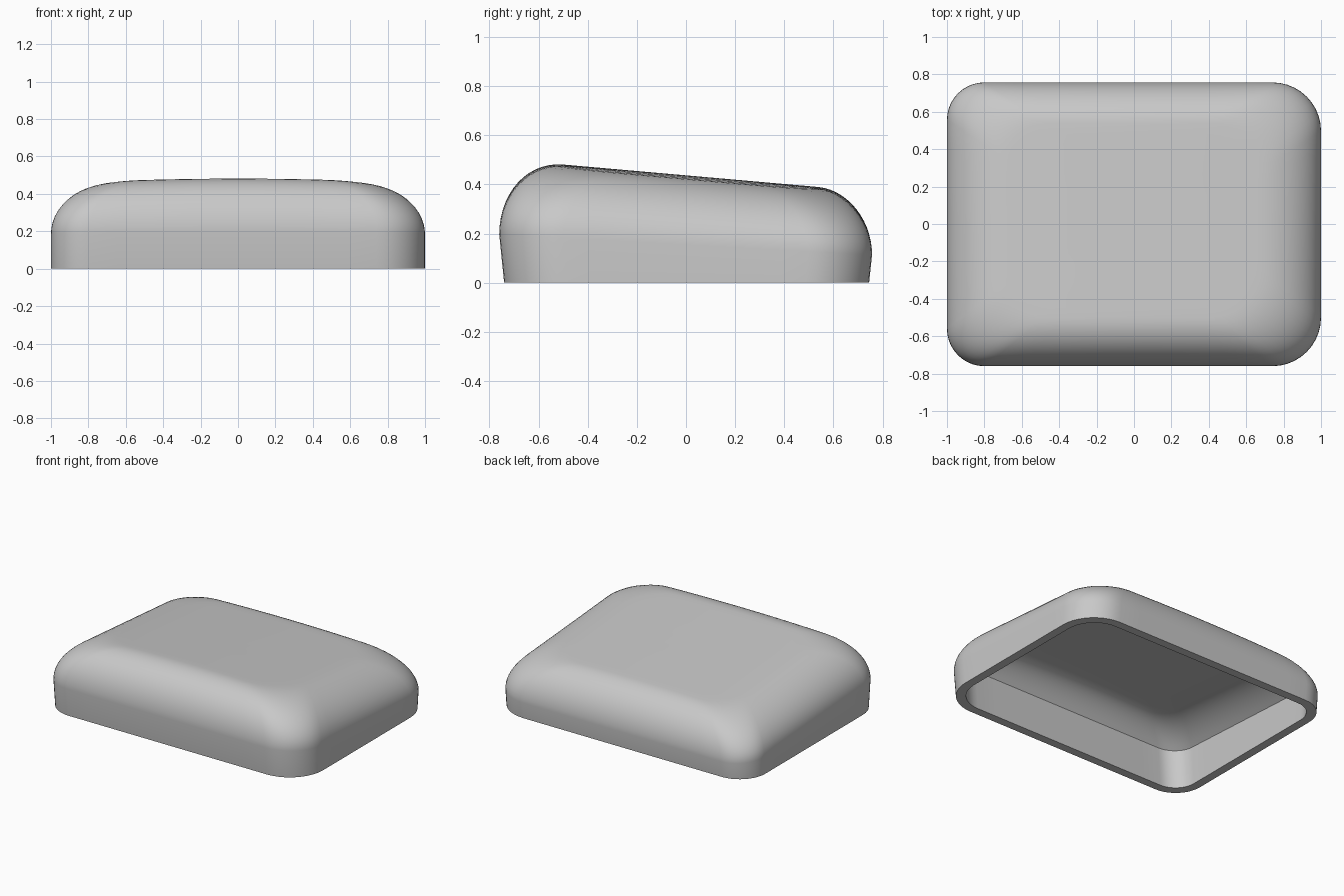
import bpy, bmesh, math

if "Cube" in bpy.data.objects:
    bpy.data.objects.remove(bpy.data.objects["Cube"])

SEG = 10                      # steps per rounded corner


def seam(y):                  # height where the wall meets the rounded shoulder
    return 0.155 - 0.055 * y


def top(x, y):                # sloping, gently domed top
    return 0.437 - 0.088 * y - 0.03 * x * x


def outline(left, right, front, back, r_left, r_right):
    """Rounded rectangle, counter-clockwise, with subdivided straight sides."""
    corners = [(right - r_right, back - r_right, r_right, 0),
               (left + r_left, back - r_left, r_left, 90),
               (left + r_left, front + r_left, r_left, 180),
               (right - r_right, front + r_right, r_right, 270)]
    arcs = []
    for cx, cy, r, a0 in corners:
        arcs.append([(cx + r * math.cos(math.radians(a0 + 90 * i / SEG)),
                      cy + r * math.sin(math.radians(a0 + 90 * i / SEG)))
                     for i in range(SEG + 1)])
    pts = []
    for k in range(4):
        a, b = arcs[k][-1], arcs[(k + 1) % 4][0]
        pts += arcs[k]
        pts += [(a[0] + (b[0] - a[0]) * j / 10, a[1] + (b[1] - a[1]) * j / 10)
                for j in range(1, 10)]
    return pts


def inset_outline(s, wall=0.0, flare=0.0):
    """Outline moved inward by wall, then by the shoulder fraction s."""
    ds, df, db = (wall + (d - wall) * s for d in (0.33, 0.26, 0.22))
    return outline(-1 + ds, 1 - ds, -0.76 + df + flare, 0.757 - db - flare * 0.6,
                   0.20 - wall * 0.8, 0.26 - wall * 0.8)


rings = []
WALL, ROOF = 0.06, 0.06

# cavity ceiling, from the centre outward
inner = inset_outline(1, WALL)
for k in (0.25, 0.5, 0.75):
    rings.append([(x * k, y * k, top(x * k, y * k) - ROOF) for x, y in inner])
for i in range(10, -1, -1):
    s = i / 10
    ring = []
    for x, y in inset_outline(s, WALL):
        z0 = seam(y) + 0.09
        ring.append((x, y, z0 + (top(x, y) - ROOF - z0) * (1 - (1 - s) ** 2)))
    rings.append(ring)
# cavity wall and bottom rim
rings.append([(x, y, 0) for x, y in inset_outline(0, WALL, 0.02)])
rings.append([(x, y, 0) for x, y in inset_outline(0, 0, 0.02)])
# outer wall and shoulder
for i in range(15):
    t = math.pi / 2 * i / 14
    rings.append([(x, y, seam(y) + (top(x, y) - seam(y)) * math.sin(t))
                  for x, y in inset_outline(1 - math.cos(t))])
# domed top, toward the centre
outer = inset_outline(1)
for k in (0.9, 0.75, 0.5, 0.25):
    rings.append([(x * k, y * k, top(x * k, y * k)) for x, y in outer])

bm = bmesh.new()
loops = [[bm.verts.new(p) for p in ring] for ring in rings]
n = len(loops[0])
for a, b in zip(loops, loops[1:]):
    for i in range(n):
        j = (i + 1) % n
        bm.faces.new((a[i], a[j], b[j], b[i]))
for loop, z in ((loops[0], top(0, 0) - ROOF), (loops[-1], top(0, 0))):
    c = bm.verts.new((0, 0, z))
    for i in range(n):
        bm.faces.new((loop[i], loop[(i + 1) % n], c))
bmesh.ops.recalc_face_normals(bm, faces=bm.faces)

mesh = bpy.data.meshes.new("cover_shell")
bm.to_mesh(mesh)
bm.free()
cover = bpy.data.objects.new("cover_shell", mesh)
bpy.context.collection.objects.link(cover)

grey = bpy.data.materials.new("light grey")
grey.diffuse_color = (0.58, 0.58, 0.58, 1)
grey.use_nodes = True
grey.node_tree.nodes["Principled BSDF"].inputs["Base Color"].default_value = grey.diffuse_color
mesh.materials.append(grey)

bpy.context.view_layer.objects.active = cover
cover.select_set(True)
bpy.ops.object.shade_smooth_by_angle(angle=math.radians(30))
